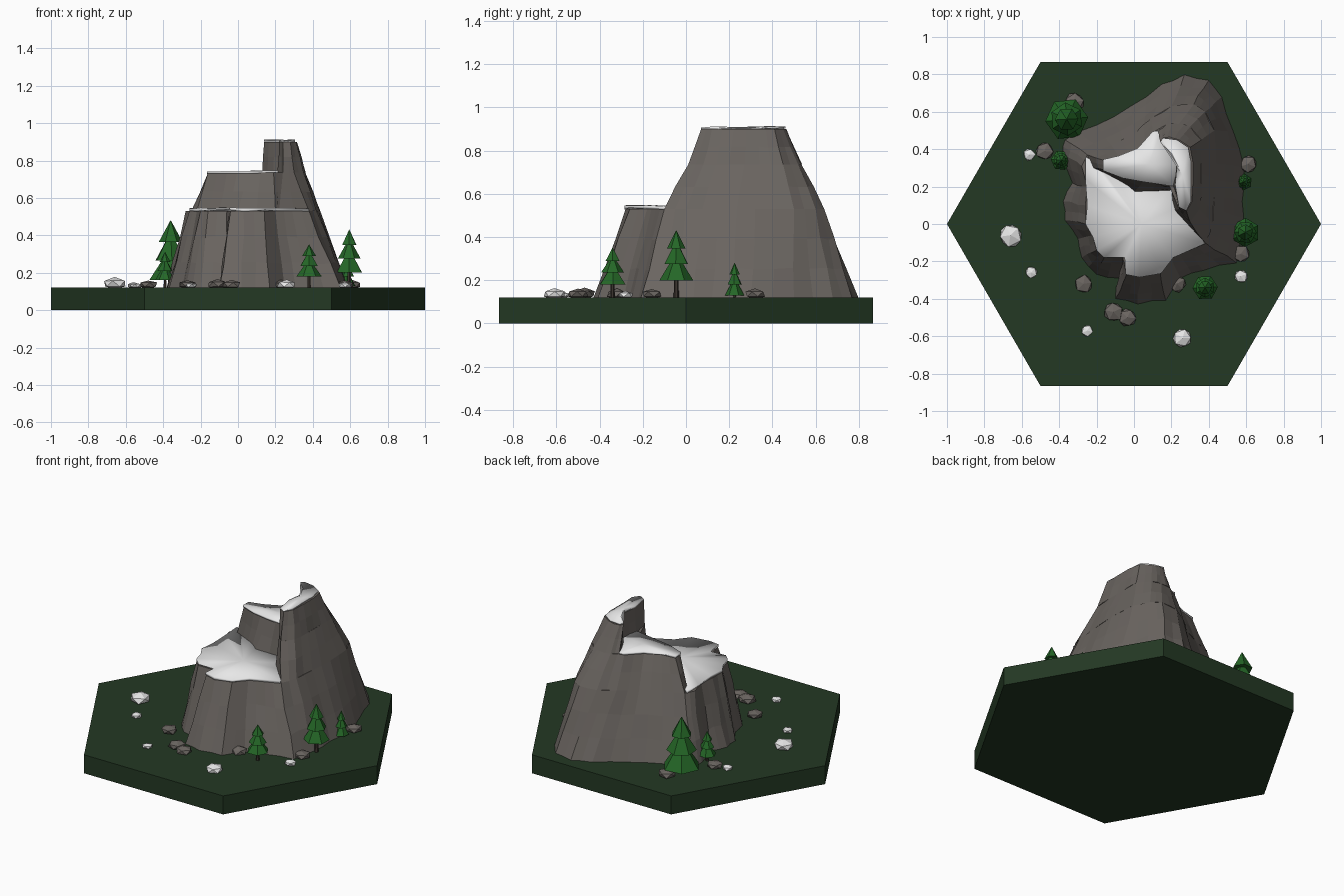
import bpy, bmesh, math, random
from mathutils import Vector, Matrix

if "Cube" in bpy.data.objects:
    bpy.data.objects.remove(bpy.data.objects["Cube"])

random.seed(4)
GROUND = 0.12


def material(name, rgb):
    m = bpy.data.materials.new(name)
    m.diffuse_color = (*rgb, 1)
    m.use_nodes = True
    m.node_tree.nodes["Principled BSDF"].inputs["Base Color"].default_value = m.diffuse_color
    return m


GRASS = material("dark_grass", (0.017, 0.040, 0.017))
ROCK = material("grey_rock", (0.145, 0.130, 0.118))
SNOW = material("snow_white", (0.80, 0.80, 0.80))
LEAF = material("pine_green", (0.018, 0.135, 0.020))
BARK = material("dark_bark", (0.045, 0.035, 0.028))


def finish(name, bm, mats, smooth=False):
    bmesh.ops.recalc_face_normals(bm, faces=bm.faces)
    me = bpy.data.meshes.new(name)
    bm.to_mesh(me)
    bm.free()
    for m in mats:
        me.materials.append(m)
    for p in me.polygons:
        p.use_smooth = smooth
    ob = bpy.data.objects.new(name, me)
    bpy.context.collection.objects.link(ob)
    return ob


def loft(name, rings, mat, apex=None, smooth=False):
    """Skin a stack of equal rings; the top is a fan to apex or one face."""
    bm = bmesh.new()
    vs = [[bm.verts.new(p) for p in r] for r in rings]
    n = len(vs[0])
    for a, b in zip(vs, vs[1:]):
        for i in range(n):
            j = (i + 1) % n
            bm.faces.new((a[i], a[j], b[j], b[i]))
    bm.faces.new(vs[0][::-1])
    if apex:
        top = bm.verts.new(apex)
        for i in range(n):
            bm.faces.new((vs[-1][i], vs[-1][(i + 1) % n], top))
    else:
        bm.faces.new(vs[-1])
    return finish(name, bm, [mat], smooth)


def cliff(name, columns, z0, z1, levels, rough=0.010):
    """Craggy tier: each column is (foot x, foot y, top x, top y)."""
    cols = []
    for i, c in enumerate(columns):
        d = columns[(i + 1) % len(columns)]
        cols.append(c)
        k = random.uniform(-rough, rough)
        mid = [(p + q) / 2 for p, q in zip(c, d)]
        edge = Vector((d[0] - c[0], d[1] - c[1])).normalized()
        mid[0] += edge.y * k
        mid[1] -= edge.x * k
        cols.append(mid)
    rings = []
    for l in range(levels + 1):
        t = l / levels
        ring = []
        for c in cols:
            j = rough * 0.6 if 0 < l < levels else 0
            ring.append((c[0] + (c[2] - c[0]) * t + random.uniform(-j, j),
                         c[1] + (c[3] - c[1]) * t + random.uniform(-j, j),
                         z0 + (z1 - z0) * t + random.uniform(-j, j)))
        rings.append(ring)
    return loft(name, rings, ROCK)


def snow(name, outline, z, centre, thick=0.018):
    """Smooth snow sheet with a slightly uneven rim."""
    low = [(x, y, z - thick * random.uniform(0.5, 1.0)) for x, y in outline]
    high = [(x, y, z + random.uniform(-0.006, 0.004)) for x, y in outline]
    return loft(name, [low, high], SNOW, (*centre, z), True)


# Hexagonal ground slab
hexagon = [(math.cos(math.radians(60 * i)), math.sin(math.radians(60 * i))) for i in range(6)]
loft("ground_slab", [[(x, y, z) for x, y in hexagon] for z in (0, GROUND)], GRASS)

# Lower tier of the mountain
lower = [(-.10, -.40, -.04, -.27), (.02, -.43, .03, -.28), (.17, -.41, .14, -.26),
         (.25, -.29, .20, -.18), (.37, -.25, .29, -.14), (.55, -.21, .38, -.10),
         (.58, -.05, .42, 0), (.58, .12, .43, .15), (.59, .30, .44, .32),
         (.53, .50, .43, .50), (.47, .68, .38, .60), (.40, .77, .32, .64),
         (.27, .80, .20, .63), (.15, .75, .10, .57), (-.02, .63, 0, .48),
         (-.20, .53, -.12, .42), (-.37, .45, -.25, .37), (-.38, .38, -.28, .31),
         (-.33, .22, -.25, .20), (-.38, .12, -.26, .10), (-.37, .02, -.26, 0),
         (-.30, -.08, -.22, -.06), (-.28, -.18, -.20, -.14), (-.20, -.27, -.16, -.18),
         (-.08, -.29, -.06, -.18)]
cliff("lower_cliff", lower, GROUND - 0.005, 0.53, 3)

# Middle tier, set back behind the front ledge
middle = [(.22, .07, .24, .08), (.38, -.10, .30, .01), (.42, 0, .35, .08),
          (.43, .15, .36, .20), (.44, .32, .36, .34), (.43, .50, .36, .45),
          (.38, .60, .30, .52), (.32, .64, .24, .535), (.20, .63, .17, .53),
          (.10, .57, .10, .49), (0, .48, .02, .40), (-.12, .42, -.08, .36),
          (-.25, .37, -.16, .34), (-.22, .30, -.16, .29), (-.10, .24, -.06, .25),
          (0, .17, .05, .23), (.20, .18, .19, .20)]
cliff("middle_cliff", middle, 0.53, 0.735, 2, 0.006)

# Narrow summit ridge
ridge = [(.24, .08, .24, .09), (.30, .01, .28, .07), (.35, .08, .31, .12),
         (.36, .20, .315, .22), (.36, .34, .315, .33), (.36, .45, .30, .41),
         (.30, .52, .24, .45), (.24, .535, .19, .465), (.17, .53, .155, .46),
         (.13, .50, .14, .44), (.19, .37, .19, .38), (.225, .32, .23, .32),
         (.21, .21, .22, .21)]
cliff("summit_ridge", ridge, 0.735, 0.90, 2, 0.006)

# Snow sheets on the three levels
snow("ledge_snow", [(-.05, -.18), (-.045, -.27), (.03, -.285), (.145, -.265), (.21, -.18),
                    (.38, -.105), (.30, .02), (.25, .10), (.20, .20), (0, .20), (-.10, .26),
                    (-.20, .33), (-.26, .36), (-.26, .24), (-.25, .10), (-.26, 0),
                    (-.22, -.07), (-.20, -.14), (-.16, -.18)], 0.545, (.04, .0))
snow("shoulder_snow", [(-.165, .285), (-.06, .245), (.05, .225), (.22, .20), (.235, .32),
                       (.20, .39), (.145, .50), (.10, .495), (.02, .405), (-.08, .365),
                       (-.165, .345)], 0.745, (.08, .32))
snow("summit_snow", [(.24, .09), (.28, .07), (.305, .12), (.305, .22), (.305, .33),
                     (.29, .41), (.23, .45), (.155, .46), (.14, .44), (.20, .38),
                     (.23, .32), (.22, .21)], 0.91, (.26, .26), 0.012)


def pine(x, y, r, top, skirt):
    """Trunk with three stacked six-sided skirts."""
    bm = bmesh.new()
    bmesh.ops.create_cone(bm, cap_ends=True, segments=6, radius1=r * .16, radius2=r * .12,
                          depth=skirt + .02 - GROUND,
                          matrix=Matrix.Translation((x, y, (skirt + .02 + GROUND) / 2)))
    for f in bm.faces:
        f.material_index = 1
    h = top - skirt
    for k, (rad, lo, hi) in enumerate([(1, 0, .55), (.78, .33, .80), (.55, .64, 1)]):
        turn = Matrix.Rotation(.5 * k + x * 7, 4, 'Z')
        pos = Matrix.Translation((x, y, skirt + h * (lo + hi) / 2))
        bmesh.ops.create_cone(bm, cap_ends=True, segments=6, radius1=r * rad, radius2=0.001,
                              depth=h * (hi - lo), matrix=pos @ turn)
    finish("pine_tree", bm, [LEAF, BARK])


for t in [(-.36, .56, .115, .48, .16), (-.39, .34, .055, .31, .16), (.595, -.045, .078, .43, .20),
          (.38, -.34, .068, .35, .18), (.585, .225, .045, .28, .13)]:
    pine(*t)


def boulder(name, x, y, r, mat):
    """Flattened, slightly irregular stone."""
    bm = bmesh.new()
    bmesh.ops.create_icosphere(bm, subdivisions=1, radius=r)
    spin = Matrix.Rotation(random.uniform(0, 6), 3, 'Z')
    for v in bm.verts:
        p = spin @ v.co * random.uniform(.88, 1.1)
        v.co = (x + p.x, y + p.y, GROUND + r * .32 + p.z * .5)
    finish(name, bm, [mat])


for s in [(-.32, .65, .055), (-.48, .39, .05), (.61, .32, .05), (.57, -.16, .05),
          (.23, -.32, .05), (-.27, -.32, .052), (-.11, -.47, .055), (-.035, -.50, .052)]:
    boulder("grey_stone", *s, ROCK)
for s in [(-.66, -.06, .068), (-.56, .37, .035), (-.55, -.26, .034), (-.25, -.57, .034),
          (.26, -.61, .054), (.57, -.28, .038)]:
    boulder("snowy_stone", *s, SNOW)
